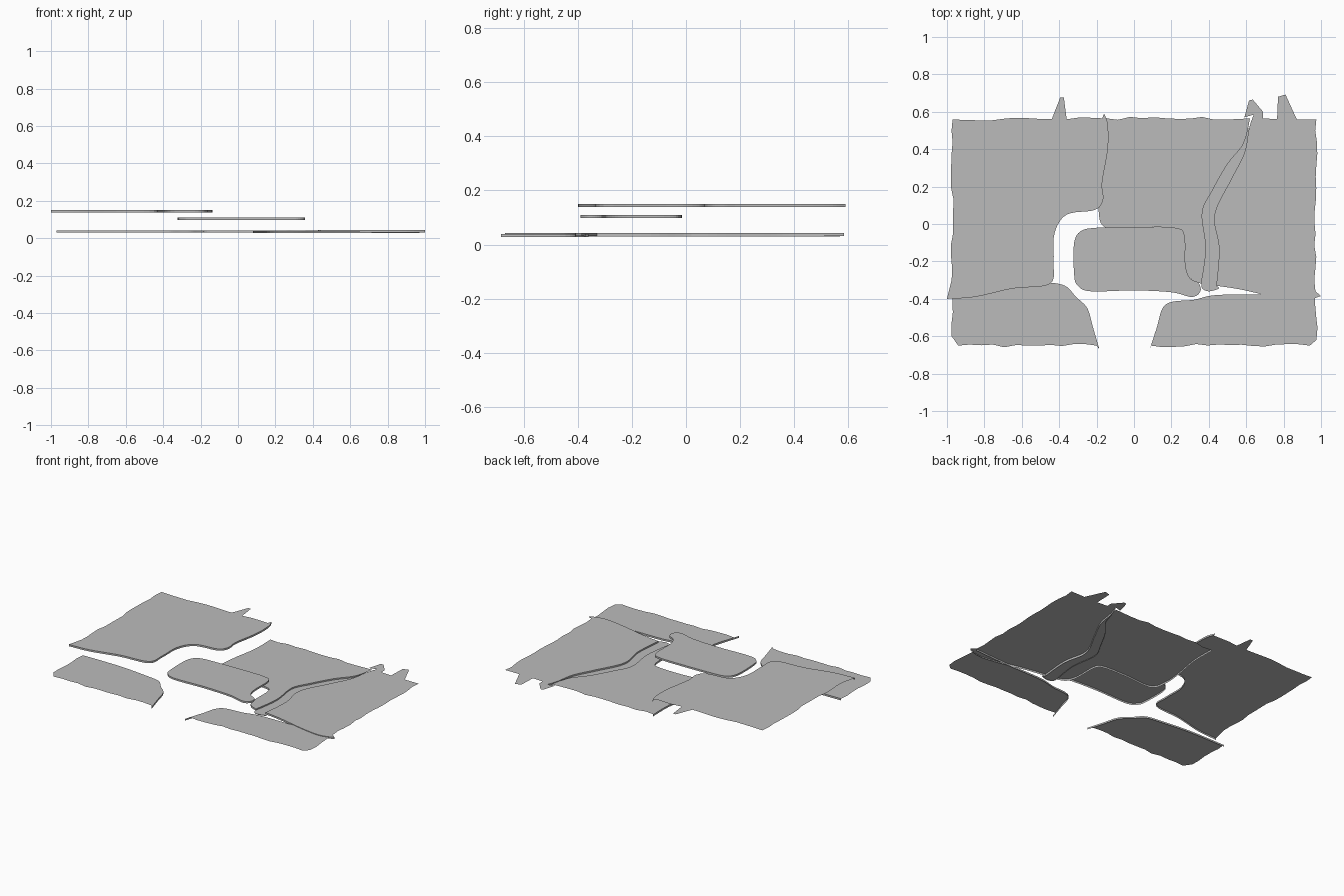
import bpy, bmesh, random
from mathutils import Vector

random.seed(4)
cube = bpy.data.objects.get("Cube")
if cube:
    bpy.data.objects.remove(cube, do_unlink=True)

# One plain grey for every sheet
grey = bpy.data.materials.new("stone_grey")
grey.use_nodes = True
colour = (0.5, 0.5, 0.5, 1)
grey.diffuse_color = colour
grey.node_tree.nodes["Principled BSDF"].inputs["Base Color"].default_value = colour


def smooth(points, steps=6):
    """Curve through the points (Catmull-Rom)."""
    p = [Vector(q) for q in points]
    p = [p[0]] + p + [p[-1]]
    out = []
    for i in range(1, len(p) - 2):
        a, b, c, d = p[i - 1:i + 3]
        for k in range(steps):
            t = k / steps
            out.append(0.5 * (2 * b + (c - a) * t + (2 * a - 5 * b + 4 * c - d) * t * t
                              + (3 * b - a - 3 * c + d) * t ** 3))
    return out + [p[-1]]


def ragged(points, spacing=0.06):
    """Straight outline broken into small irregular chips."""
    p = [Vector(q) for q in points]
    out = []
    for a, b in zip(p, p[1:]):
        n = max(1, int((b - a).length / spacing))
        side = Vector((a.y - b.y, b.x - a.x)).normalized()
        for k in range(n):
            off = random.uniform(-0.009, 0.009) if k else 0
            out.append(a.lerp(b, k / n) + side * off)
    return out + [p[-1]]


def sheet(name, z, runs, rim=0.012):
    """Thin slab made of runs: 'crack' (smooth, rimmed), 'edge' (ragged), 'tab' (as given)."""
    outline, rimmed = [], []
    for kind, pts in runs:
        make = {"crack": smooth, "edge": ragged}.get(kind, lambda q: [Vector(v) for v in q])
        run = make(pts)
        if outline and (run[0] - outline[-1]).length < 0.004:
            run = run[1:]
            rimmed[-1] = kind == "crack"
        outline += run
        rimmed += [kind == "crack"] * (len(run) - 1) + [False]
    if (outline[0] - outline[-1]).length < 0.004:
        outline.pop()
        rimmed.pop()
    bm = bmesh.new()
    top = [bm.verts.new((v.x, v.y, z)) for v in outline]
    low = [bm.verts.new((v.x, v.y, z - rim)) for v in outline]
    face = bm.faces.new(top)
    face.normal_update()
    up = face.normal.z > 0
    if not up:
        face.normal_flip()
    for i, has_rim in enumerate(rimmed):
        if has_rim:
            j = (i + 1) % len(top)
            quad = [top[j], top[i], low[i], low[j]]
            bm.faces.new(quad if up else quad[::-1])
    bmesh.ops.delete(bm, geom=[v for v in bm.verts if not v.link_faces], context="VERTS")
    bmesh.ops.triangulate(bm, faces=[f for f in bm.faces if len(f.verts) > 4])
    mesh = bpy.data.meshes.new(name)
    bm.to_mesh(mesh)
    bm.free()
    mesh.materials.append(grey)
    obj = bpy.data.objects.new(name, mesh)
    bpy.context.collection.objects.link(obj)


# Raised slab on the right-hand side, with a scooped inner corner
sheet("raised_right_slab", 0.15, [
    ("crack", [(-1, -0.4), (-0.85, -0.39), (-0.65, -0.345), (-0.45, -0.32), (-0.43, -0.2),
               (-0.425, -0.05), (-0.36, 0.05), (-0.21, 0.075), (-0.165, 0.13), (-0.17, 0.22),
               (-0.14, 0.4), (-0.14, 0.53), (-0.16, 0.59)]),
    ("edge", [(-0.17, 0.565), (-0.36, 0.56)]),
    ("tab", [(-0.36, 0.56), (-0.375, 0.675), (-0.395, 0.675), (-0.44, 0.56)]),
    ("edge", [(-0.44, 0.56), (-0.97, 0.56), (-0.975, -0.3), (-1, -0.4)]),
])

# Raised rounded panel in the centre
panel = [(-0.2, -0.02), (0.05, -0.015), (0.22, -0.02), (0.27, -0.06), (0.275, -0.22),
         (0.3, -0.29), (0.345, -0.315), (0.355, -0.36), (0.31, -0.39), (0.2, -0.365),
         (0, -0.355), (-0.23, -0.36), (-0.3, -0.33), (-0.32, -0.27), (-0.32, -0.1),
         (-0.28, -0.035), (-0.2, -0.02)]
sheet("centre_panel", 0.11, [("crack", panel)])

# Middle slab, cut out around the centre panel
seam = [(0.36, -0.32), (0.385, -0.13), (0.365, 0.06), (0.42, 0.18), (0.5, 0.32),
        (0.58, 0.42), (0.61, 0.51)]
lip = [(0.44, -0.33), (0.455, -0.13), (0.43, 0.05), (0.52, 0.24), (0.59, 0.38), (0.615, 0.51)]
sheet("middle_slab", 0.042, [
    ("crack", [(-0.15, 0.57), (-0.15, 0.4), (-0.18, 0.22), (-0.19, 0.08), (-0.15, -0.02),
               (0.05, -0.015), (0.22, -0.02), (0.27, -0.06), (0.275, -0.22), (0.3, -0.29),
               (0.36, -0.32)]),
    ("crack", seam),
    ("edge", [(0.62, 0.565), (-0.15, 0.565)]),
])

# Low strip joining the middle and left-hand slabs
sheet("joint_strip", 0.033, [
    ("crack", seam), ("tab", [(0.615, 0.51)]), ("crack", lip[::-1]),
    ("crack", [(0.44, -0.33), (0.455, -0.345), (0.4, -0.36), (0.365, -0.345), (0.36, -0.32)]),
], rim=0.004)

# Left-hand slab with two broken tabs at the back
sheet("left_slab", 0.043, [
    ("crack", [(0.64, 0.585)] + lip[::-1]),
    ("crack", [(0.44, -0.33), (0.57, -0.35), (0.75, -0.39), (0.9, -0.41), (1, -0.385)]),
    ("edge", [(0.97, -0.36), (0.975, 0.56), (0.87, 0.56)]),
    ("tab", [(0.87, 0.56), (0.81, 0.692), (0.77, 0.68), (0.765, 0.56)]),
    ("edge", [(0.765, 0.56), (0.69, 0.565)]),
    ("tab", [(0.69, 0.6), (0.635, 0.665), (0.615, 0.66), (0.59, 0.57)]),
])

# Front slabs
sheet("front_right_slab", 0.042, [
    ("crack", [(-0.97, -0.29), (-0.7, -0.29), (-0.48, -0.31), (-0.37, -0.33), (-0.31, -0.39),
               (-0.25, -0.45), (-0.22, -0.55), (-0.185, -0.67)]),
    ("edge", [(-0.2, -0.65), (-0.94, -0.65), (-0.975, -0.6), (-0.97, -0.29)]),
])
sheet("front_left_slab", 0.039, [
    ("crack", [(0.08, -0.685), (0.12, -0.56), (0.17, -0.43), (0.32, -0.405), (0.44, -0.38),
               (0.7, -0.375), (0.97, -0.36)]),
    ("edge", [(0.97, -0.36), (0.975, -0.62), (0.94, -0.65), (0.09, -0.65)]),
])
